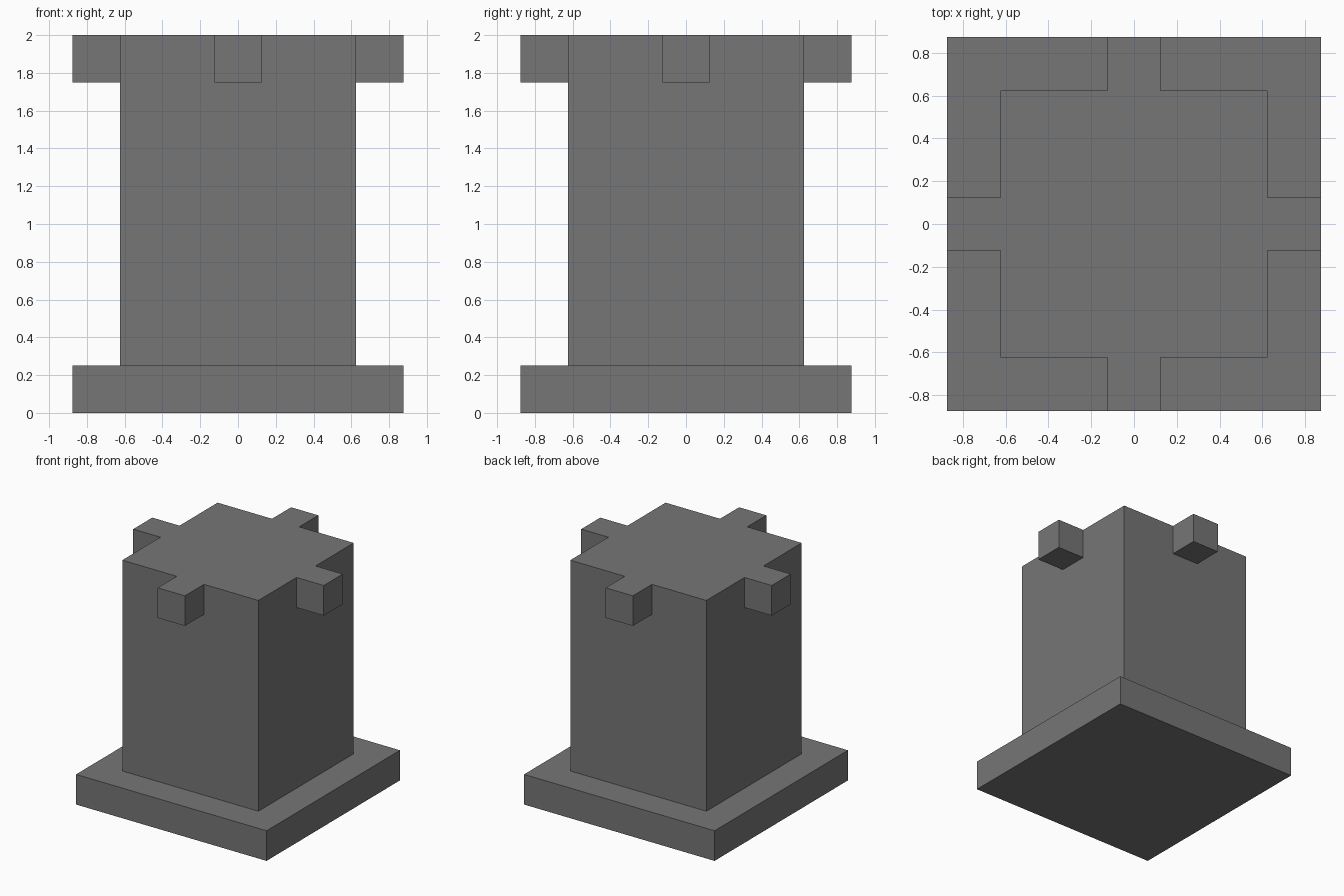
import bpy
import bmesh
from math import radians
from mathutils import Matrix, Vector

default = bpy.data.objects.get("Cube")
if default:
    bpy.data.objects.remove(default, do_unlink=True)

# Single stone colour
GREY = (0.18, 0.18, 0.18, 1.0)
stone = bpy.data.materials.new("stone_grey")
stone.use_nodes = True
stone.diffuse_color = GREY
stone.node_tree.nodes["Principled BSDF"].inputs["Base Color"].default_value = GREY

# Main dimensions
HEIGHT = 2.0
BASE_WIDTH = 1.75
COLUMN_WIDTH = 1.25
BLOCK = 0.25


def add_box(name, size, centre, turn=0.0):
    """Flat-shaded box, turned about the vertical axis through the origin."""
    bm = bmesh.new()
    bmesh.ops.create_cube(bm, size=1.0)
    bmesh.ops.scale(bm, vec=Vector(size), verts=bm.verts)
    bmesh.ops.translate(bm, vec=Vector(centre), verts=bm.verts)
    bmesh.ops.rotate(bm, cent=Vector(), matrix=Matrix.Rotation(turn, 3, "Z"), verts=bm.verts)
    mesh = bpy.data.meshes.new(name)
    bm.to_mesh(mesh)
    bm.free()
    mesh.materials.append(stone)
    obj = bpy.data.objects.new(name, mesh)
    bpy.context.collection.objects.link(obj)
    return obj


# Square plinth
add_box("base_slab", (BASE_WIDTH, BASE_WIDTH, BLOCK), (0, 0, BLOCK / 2))

# Column standing on the plinth
add_box("column", (COLUMN_WIDTH, COLUMN_WIDTH, HEIGHT - BLOCK), (0, 0, (HEIGHT + BLOCK) / 2))

# One projecting block in the middle of each side, flush with the top
offset = (COLUMN_WIDTH + BLOCK) / 2
for i, side in enumerate(("front", "left", "back", "right")):
    add_box(f"{side}_top_block", (BLOCK, BLOCK, BLOCK),
            (0, -offset, HEIGHT - BLOCK / 2), radians(90 * i))
